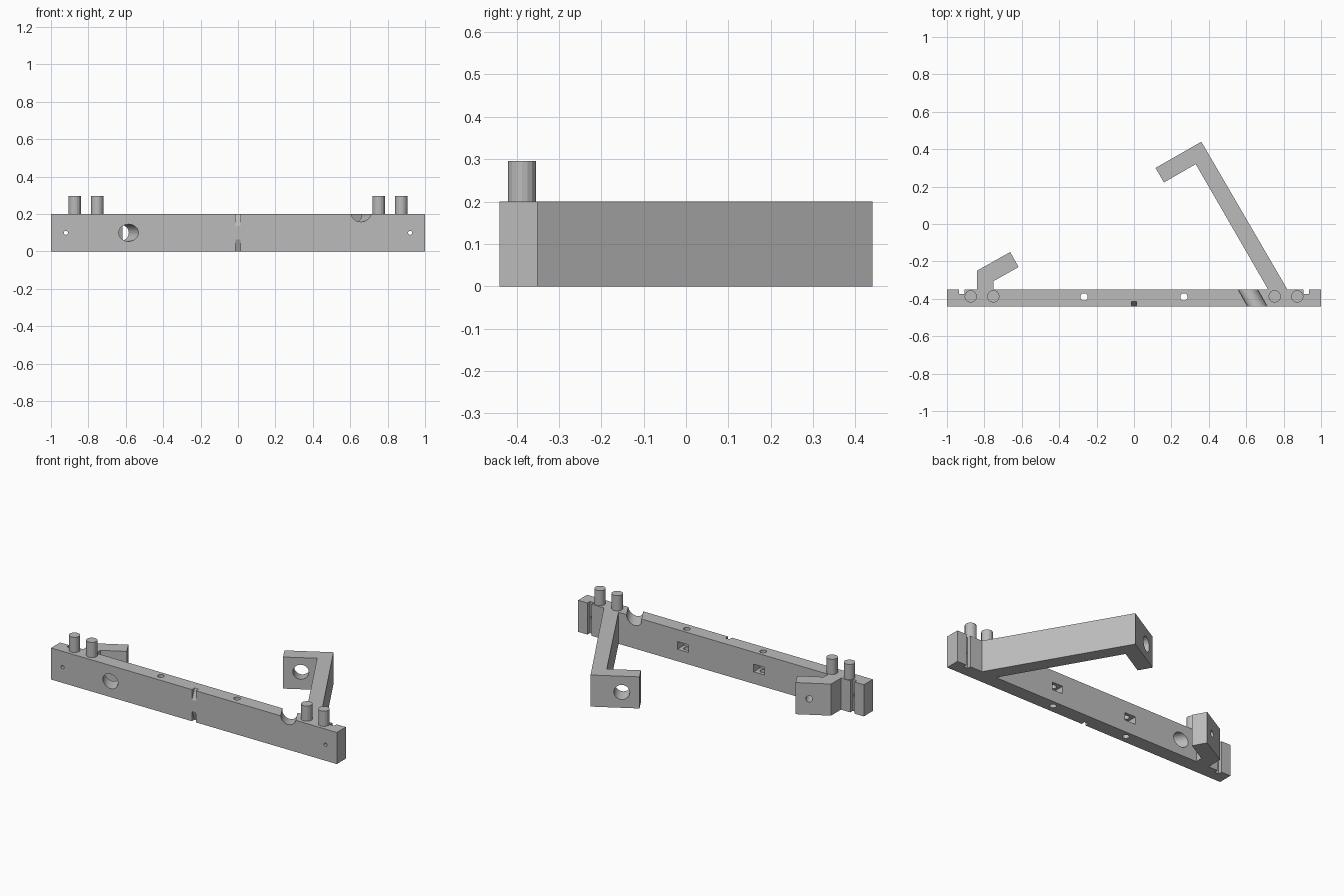
import bpy, bmesh
from mathutils import Vector

cube = bpy.data.objects.get("Cube")
if cube:
    bpy.data.objects.remove(cube, do_unlink=True)

grey = bpy.data.materials.new("light grey")
grey.use_nodes = True
grey.diffuse_color = (0.5, 0.5, 0.5, 1)
grey.node_tree.nodes["Principled BSDF"].inputs["Base Color"].default_value = (0.5, 0.5, 0.5, 1)

HEIGHT, MID = 0.2, 0.1
FRONT, BACK = -0.44, -0.35


def add_object(name, bm):
    bmesh.ops.recalc_face_normals(bm, faces=bm.faces)
    mesh = bpy.data.meshes.new(name)
    bm.to_mesh(mesh)
    bm.free()
    mesh.materials.append(grey)
    obj = bpy.data.objects.new(name, mesh)
    bpy.context.collection.objects.link(obj)
    return obj


def prism(name, outline, offset):
    """Extrude a closed outline of 3D points along an offset."""
    bm = bmesh.new()
    face = bm.faces.new([bm.verts.new(p) for p in outline])
    result = bmesh.ops.extrude_face_region(bm, geom=[face], use_keep_orig=True)
    moved = [v for v in result["geom"] if isinstance(v, bmesh.types.BMVert)]
    bmesh.ops.translate(bm, verts=moved, vec=offset)
    return add_object(name, bm)


def rod(name, start, end, radius, sides=24):
    start, end = Vector(start), Vector(end)
    axis = end - start
    bm = bmesh.new()
    bmesh.ops.create_cone(bm, cap_ends=True, segments=sides, radius1=radius,
                          radius2=radius, depth=axis.length)
    bm.transform(axis.to_track_quat("Z", "Y").to_matrix().to_4x4())
    bmesh.ops.translate(bm, verts=bm.verts, vec=(start + end) / 2)
    return add_object(name, bm)


def box(name, low, high):
    (x, y, z), (u, v, w) = low, high
    return prism(name, [(x, y, z), (u, y, z), (u, v, z), (x, v, z)], (0, 0, w - z))


# Bar with both bent arms as one outline, including the rear slots
SLOT = BACK - 0.025
outline = [
    (-1, FRONT), (1, FRONT), (1, BACK),
    (0.935, BACK), (0.935, SLOT), (0.905, SLOT), (0.905, BACK),
    (0.82, BACK), (0.36, 0.44), (0.115, 0.3), (0.16, 0.222), (0.33, 0.32), (0.717, BACK),
    (-0.75, BACK), (-0.75, -0.305), (-0.617, -0.23), (-0.662, -0.15), (-0.84, -0.25), (-0.84, BACK),
    (-0.905, BACK), (-0.905, SLOT), (-0.935, SLOT), (-0.935, BACK), (-1, BACK),
]
frame = prism("frame_bar", [(x, y, 0) for x, y in outline], (0, 0, HEIGHT))

# Mirrored drillings: upright bolt holes, rear nut pockets, small end holes
cutters = []
for side in (-1, 1):
    x = side * 0.267
    cutters.append(rod("bolt_hole_cutter", (x, -0.39, -0.1), (x, -0.39, 0.3), 0.02, 12))
    cutters.append(box("nut_pocket_cutter", (x - 0.038, -0.415, MID - 0.024),
                       (x + 0.038, BACK + 0.02, MID + 0.024)))
    x = side * 0.92
    cutters.append(rod("end_hole_cutter", (x, -0.5, MID), (x, -0.36, MID), 0.011, 12))

# Slanted bores: wide bore and small bore at the short arm
aim = Vector((-0.5, 0.866, 0))
bore = Vector((-0.585, FRONT, MID))
cutters.append(rod("bar_bore_cutter", bore - aim * 0.1, bore + aim * 0.175, 0.046))
cutters.append(rod("short_arm_hole_cutter", bore + aim * 0.16, bore + aim * 0.4, 0.02, 16))

# Rising bore through the long arm tip and across the top of the bar
top_bore, tip_bore = Vector((0.66, FRONT, 0.205)), Vector((0.21, 0.34, MID))
slope = (tip_bore - top_bore).normalized()
cutters.append(rod("top_groove_cutter", top_bore - slope * 0.1, top_bore + slope * 0.25, 0.046))
cutters.append(rod("long_arm_hole_cutter", tip_bore - slope * 0.15, tip_bore + slope * 0.15, 0.046))

# Tapered notches at the middle of the front face, top and bottom
for edge, inner in ((HEIGHT, 0.135), (0, 0.065)):
    cutters.append(prism("centre_notch_cutter", [
        (-0.014, FRONT - 0.02, edge * 1.1 - 0.01), (-0.014, FRONT + 0.03, edge * 1.1 - 0.01),
        (-0.014, FRONT, inner), (-0.014, FRONT - 0.02, inner)], (0.028, 0, 0)))

# Cut everything, then drop the cutters
for cutter in cutters:
    cutter.hide_render = True
    mod = frame.modifiers.new(cutter.name, "BOOLEAN")
    mod.operation, mod.solver, mod.object = "DIFFERENCE", "EXACT", cutter
depsgraph = bpy.context.evaluated_depsgraph_get()
frame_mesh = bpy.data.meshes.new_from_object(frame.evaluated_get(depsgraph))
frame.modifiers.clear()
frame.data = frame_mesh
for cutter in cutters:
    bpy.data.objects.remove(cutter, do_unlink=True)

# Four upright pegs
for name, side in (("right", -1), ("left", 1)):
    for place, x in (("inner", 0.752), ("outer", 0.873)):
        rod(f"{name}_{place}_peg", (side * x, -0.387, HEIGHT - 0.02),
            (side * x, -0.387, 0.296), 0.033, 16)
